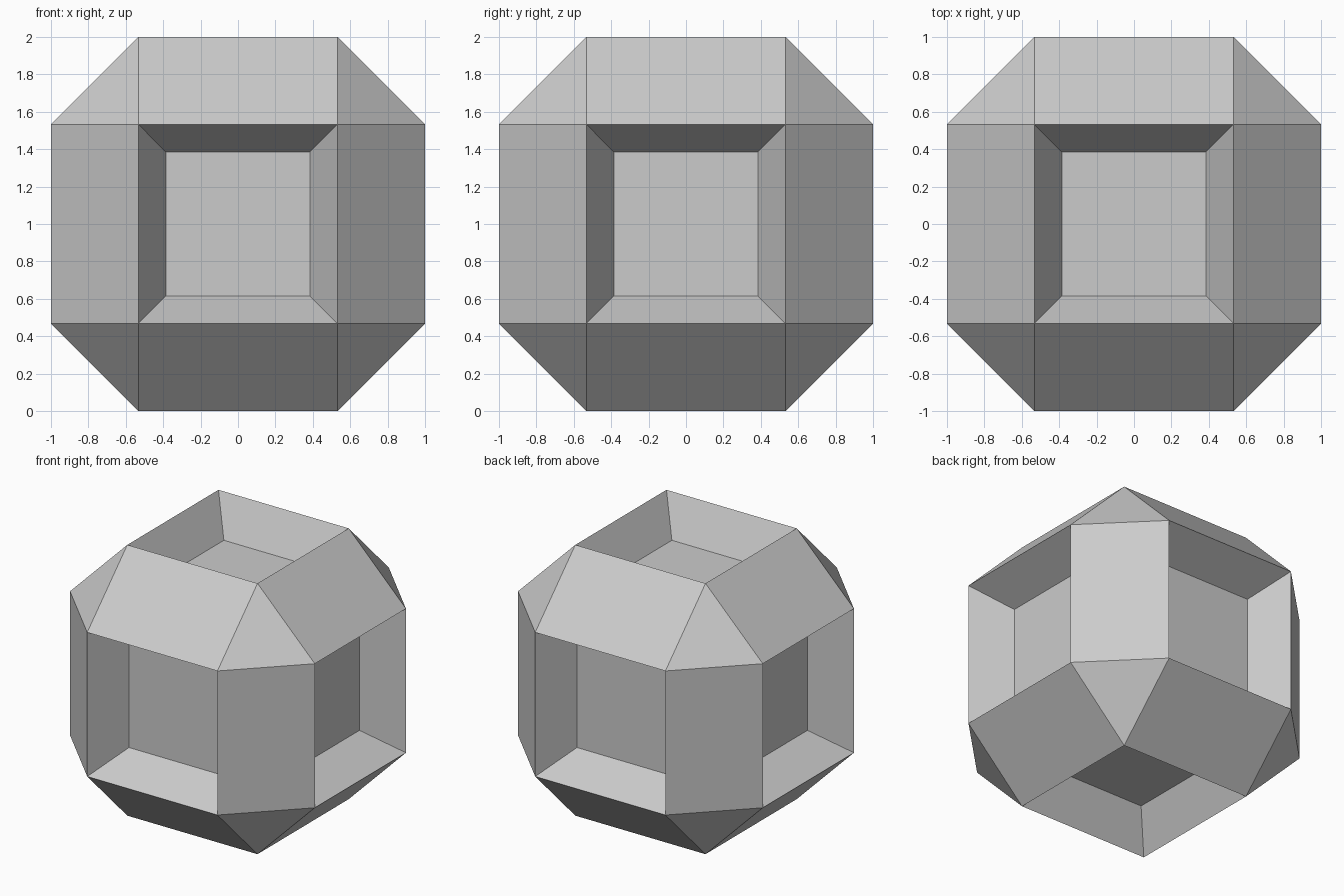
import bpy, bmesh
from mathutils import Vector

if "Cube" in bpy.data.objects:
    bpy.data.objects.remove(bpy.data.objects["Cube"])

BEVEL = 0.468      # chamfer width leaving square faces of half-size 0.532
SHRINK = 0.723     # recess floors are the square faces scaled toward the centre

bm = bmesh.new()

# Cube with wide chamfers: squares, edge rectangles and corner triangles
bmesh.ops.create_cube(bm, size=2)
bmesh.ops.bevel(bm, geom=bm.edges[:], offset=BEVEL, offset_type='OFFSET',
                segments=1, profile=0.5, affect='EDGES')
bm.normal_update()

# Sink the six axis-facing squares into tapered pockets
squares = [f for f in bm.faces if max(abs(c) for c in f.normal) > 0.99]
floors = bmesh.ops.extrude_discrete_faces(bm, faces=squares)["faces"]
for floor in floors:
    for v in floor.verts:
        v.co *= SHRINK

# Stand the body on the ground
bmesh.ops.translate(bm, verts=bm.verts[:], vec=Vector((0, 0, 1)))
bmesh.ops.recalc_face_normals(bm, faces=bm.faces[:])

mesh = bpy.data.meshes.new("recessed_polyhedron")
bm.to_mesh(mesh)
bm.free()
body = bpy.data.objects.new("recessed_polyhedron", mesh)
bpy.context.collection.objects.link(body)
